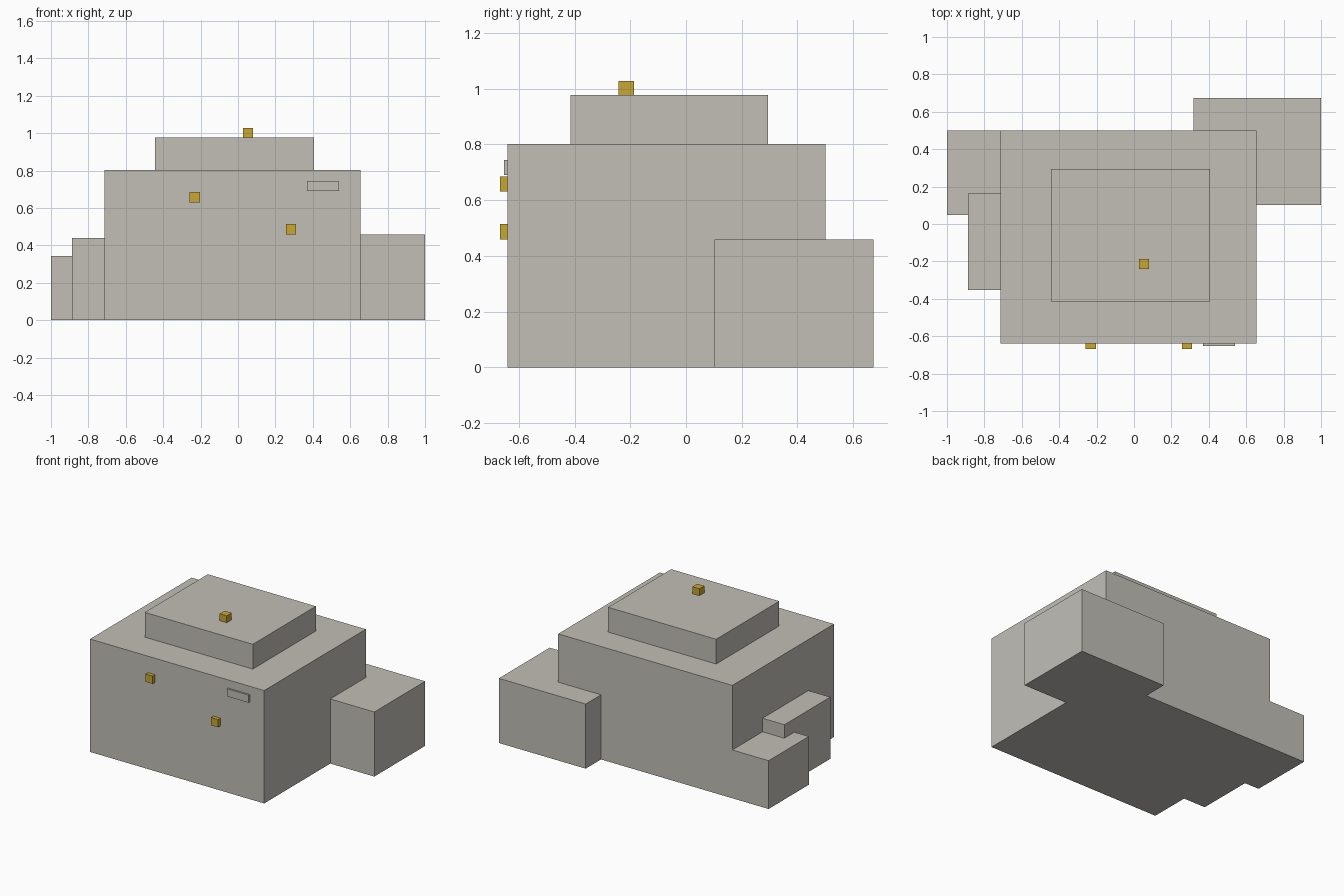
import bpy
import bmesh
from mathutils import Vector

default = bpy.data.objects.get("Cube")
if default:
    bpy.data.objects.remove(default, do_unlink=True)


def make_material(name, rgb):
    mat = bpy.data.materials.new(name)
    mat.use_nodes = True
    colour = (*rgb, 1.0)
    mat.diffuse_color = colour
    mat.node_tree.nodes["Principled BSDF"].inputs["Base Color"].default_value = colour
    return mat


stone = make_material("warm_grey", (0.54, 0.52, 0.475))
gold = make_material("gold", (0.58, 0.38, 0.035))


def box(name, low, high, mat):
    """Axis-aligned block between two opposite corners."""
    low, high = Vector(low), Vector(high)
    bm = bmesh.new()
    bmesh.ops.create_cube(bm, size=1.0)
    bmesh.ops.scale(bm, vec=high - low, verts=bm.verts)
    mesh = bpy.data.meshes.new(name)
    bm.to_mesh(mesh)
    bm.free()
    mesh.materials.append(mat)
    obj = bpy.data.objects.new(name, mesh)
    obj.location = (low + high) / 2
    bpy.context.collection.objects.link(obj)
    return obj


# Main building and raised roof block
WALL_LEFT, WALL_RIGHT = 0.654, -0.715
FRONT, BACK = -0.64, 0.501
EAVES, ROOF = 0.802, 0.978
box("main_hall", (WALL_RIGHT, FRONT, 0), (WALL_LEFT, BACK, EAVES), stone)
box("roof_block", (-0.443, -0.414, EAVES), (0.406, 0.294, ROOF), stone)

# Side annexes
box("left_annex", (0.317, 0.102, 0), (1.0, 0.673, 0.459), stone)
box("right_annex_tall", (-0.887, -0.353, 0), (WALL_RIGHT, 0.162, 0.439), stone)
box("right_annex_low", (-1.0, 0.049, 0), (WALL_RIGHT, BACK, 0.343), stone)

# Name plate on the front wall
box("front_plate", (0.369, FRONT - 0.013, 0.69), (0.541, FRONT, 0.744), stone)

# Small gold markers, half sunk into the surface that carries them
SIZE = 0.055
markers = {
    "upper_wall_marker": (-0.231, FRONT, 0.658),
    "lower_wall_marker": (0.283, FRONT, 0.487),
    "roof_marker": (0.053, -0.214, ROOF + 0.022),
}
half = Vector((SIZE, SIZE, SIZE)) / 2
for name, centre in markers.items():
    box(name, Vector(centre) - half, Vector(centre) + half, gold)
